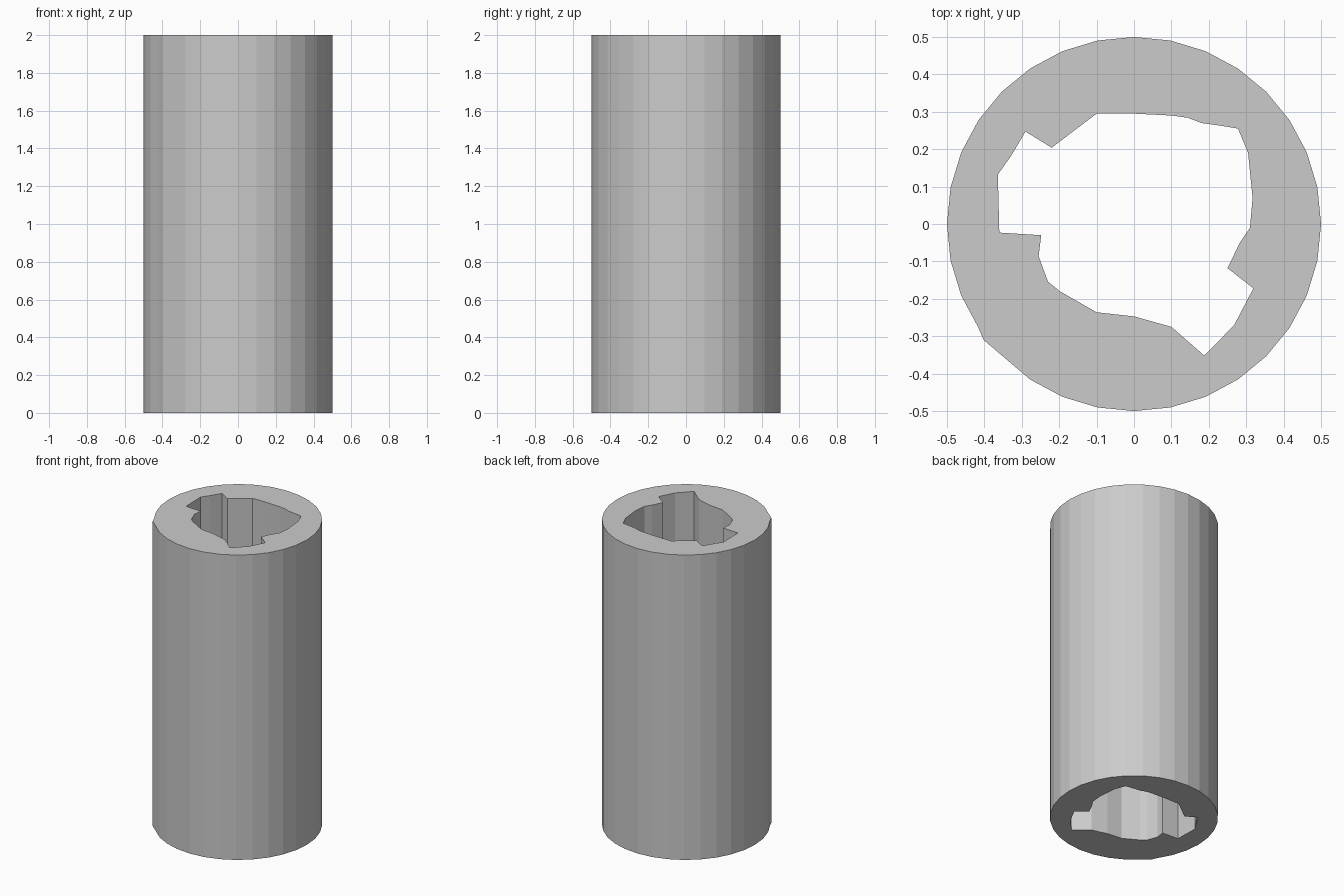
import bpy, bmesh, math

if "Cube" in bpy.data.objects:
    bpy.data.objects.remove(bpy.data.objects["Cube"])

HEIGHT, RADIUS, SIDES = 2.0, 0.5, 32

# Outer rim: a 32-sided circle with one chipped corner at the lower left
outer = [(RADIUS * math.cos(2 * math.pi * i / SIDES),
          RADIUS * math.sin(2 * math.pi * i / SIDES)) for i in range(SIDES)]
outer[20] = (-0.402, -0.31)

# Irregular bore with three notches
bore = [(-0.10, 0.295), (0, 0.295), (0.10, 0.29), (0.144, 0.284), (0.18, 0.27),
        (0.23, 0.263), (0.278, 0.255), (0.305, 0.19), (0.317, 0.07),
        (0.31, -0.01), (0.283, -0.05), (0.25, -0.118), (0.319, -0.172),
        (0.268, -0.27), (0.188, -0.352), (0.10, -0.275), (0, -0.247),
        (-0.10, -0.236), (-0.198, -0.18), (-0.23, -0.154), (-0.255, -0.086),
        (-0.248, -0.03), (-0.36, -0.023), (-0.364, 0.132), (-0.33, 0.18),
        (-0.29, 0.247), (-0.22, 0.204)]


def add_loop(bm, points):
    verts = [bm.verts.new((x, y, 0)) for x, y in points]
    return [bm.edges.new((a, b)) for a, b in zip(verts, verts[1:] + verts[:1])]


# Fill the ring between both outlines and extrude it into a tube
bm = bmesh.new()
edges = add_loop(bm, outer) + add_loop(bm, bore)
bmesh.ops.triangle_fill(bm, edges=edges, use_beauty=True)
extruded = bmesh.ops.extrude_face_region(bm, geom=bm.faces[:], use_keep_orig=True)
top = [v for v in extruded["geom"] if isinstance(v, bmesh.types.BMVert)]
bmesh.ops.translate(bm, verts=top, vec=(0, 0, HEIGHT))
bmesh.ops.recalc_face_normals(bm, faces=bm.faces[:])

mesh = bpy.data.meshes.new("notched_tube")
bm.to_mesh(mesh)
bm.free()
tube = bpy.data.objects.new("notched_tube", mesh)
bpy.context.collection.objects.link(tube)
